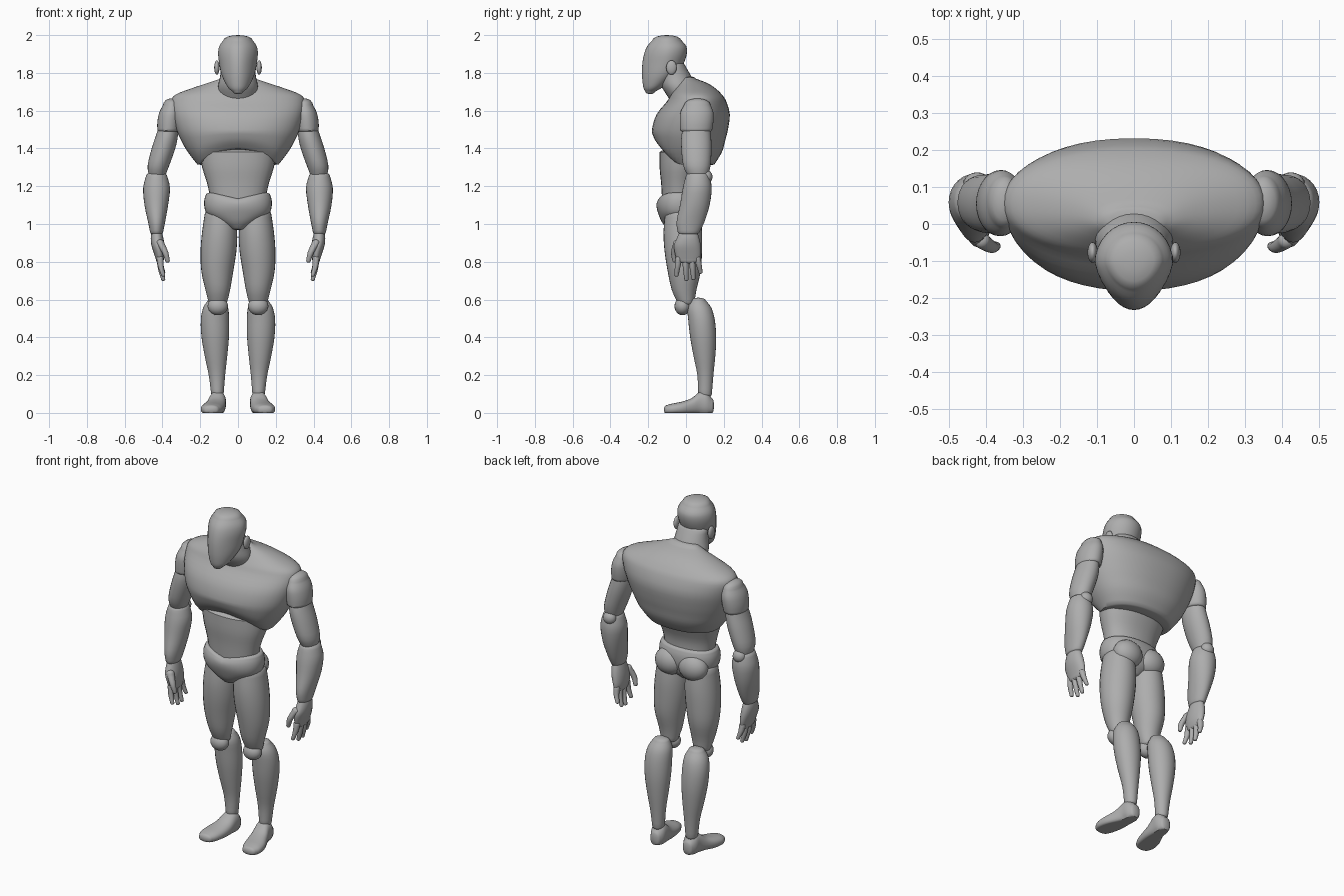
import bpy, bmesh, math
from mathutils import Vector

grey = bpy.data.materials.new("clay_grey")
grey.diffuse_color = (0.42, 0.42, 0.42, 1)


def finish(bm, name, mirror):
    bmesh.ops.recalc_face_normals(bm, faces=bm.faces)
    for f in bm.faces:
        f.smooth = True
    me = bpy.data.meshes.new(name)
    bm.to_mesh(me)
    bm.free()
    me.set_sharp_from_angle(angle=math.radians(50))
    me.materials.append(grey)
    ob = bpy.data.objects.new(name, me)
    bpy.context.collection.objects.link(ob)
    if mirror:
        ob.modifiers.new("mirror", 'MIRROR').use_mirror_merge = False
    return ob


def spline(a, b, c, d, t):
    return [0.5 * (2 * q + (r - p) * t + (2 * p - 5 * q + 4 * r - s) * t * t
                   + (3 * q - p - 3 * r + s) * t ** 3) for p, q, r, s in zip(a, b, c, d)]


def loft(name, rings, caps=(0.02, 0.02), mirror=False, n=28, power=2.0,
         shape=None, along_y=False, steps=3):
    """Skin elliptical rings (height, u0, u1, v0, v1) with rounded ends."""
    R = [(h, (a + b) / 2, (c + d) / 2, (b - a) / 2, (d - c) / 2) for h, a, b, c, d in rings]
    P = [R[0]] + R + [R[-1]]
    path = []
    for i in range(len(R) - 1):
        path += [spline(*P[i:i + 4], k / steps) for k in range(steps)]
    path.append(R[-1])

    def cap(r, h):
        return [(r[0] + h * math.sin(t), r[1], r[2], r[3] * math.cos(t), r[4] * math.cos(t))
                for t in (0.4, 0.8, 1.2)]
    low, high = cap(R[0], -caps[0]), cap(R[-1], caps[1])
    path = low[::-1] + path + high
    bm = bmesh.new()

    def vert(u, v, h):
        co = Vector((u, h, v) if along_y else (u, v, h))
        return bm.verts.new(shape(co) if shape else co)
    loops = []
    for h, u, v, ru, rv in path:
        loop = []
        for k in range(n):
            c, s = math.cos(k * math.tau / n), math.sin(k * math.tau / n)
            e = 2 / power
            loop.append(vert(u + ru * math.copysign(abs(c) ** e, c),
                             v + rv * math.copysign(abs(s) ** e, s), h))
        loops.append(loop)
    for A, B in zip(loops, loops[1:]):
        for k in range(n):
            bm.faces.new((A[k], A[(k + 1) % n], B[(k + 1) % n], B[k]))
    for loop, r, h in ((loops[0], R[0], -caps[0]), (loops[-1], R[-1], caps[1])):
        tip = vert(r[1], r[2], r[0] + h)
        for k in range(n):
            bm.faces.new((loop[k], loop[(k + 1) % n], tip))
    return finish(bm, name, mirror)


def ball(name, centre, radii):
    bm = bmesh.new()
    bmesh.ops.create_uvsphere(bm, u_segments=20, v_segments=12, radius=1)
    for v in bm.verts:
        v.co = Vector([c + r * q for c, r, q in zip(centre, radii, v.co)])
    return finish(bm, name, True)


def digit(name, points, radii):
    loft(name, [(z, x - r, x + r, y - r, y + r) for (x, y, z), r in zip(points, radii)],
         (radii[0] * 0.8, radii[-1] * 0.8), True, n=12)


# Head with a narrowed face
def face_taper(co):
    f = max(0, min(1, (-0.1 - co.y) / 0.13))
    co.x *= 1 - 0.25 * f
    return co


loft("head", [(1.70, -.033, .033, -.215, -.165), (1.72, -.06, .06, -.225, -.13),
              (1.76, -.082, .082, -.231, -.08), (1.80, -.095, .095, -.233, -.04),
              (1.85, -.102, .102, -.231, -.012), (1.90, -.107, .107, -.222, .004),
              (1.94, -.10, .10, -.206, .002), (1.973, -.078, .078, -.178, -.025)],
     (0.012, 0.027), shape=face_taper, n=32)
ball("ear", (.112, -.077, 1.828), (.014, .028, .038))
loft("neck", [(1.62, -.08, .08, -.06, .06), (1.68, -.10, .10, -.10, .052),
              (1.73, -.105, .105, -.13, .045), (1.78, -.095, .095, -.138, .028),
              (1.84, -.088, .088, -.13, -.005)])


# Broad chest with an arched lower front edge
def arch(co):
    if co.y < 0.05 and co.z < 1.5:
        w = min(1, (0.05 - co.y) / 0.12) * min(1, (1.5 - co.z) / 0.19)
        co.z += 0.085 * w * max(0, 1 - (co.x / 0.21) ** 2)
    return co


loft("chest", [(1.315, -.215, .215, -.125, .15), (1.38, -.265, .265, -.157, .19),
               (1.44, -.30, .30, -.174, .207), (1.50, -.326, .326, -.18, .222),
               (1.58, -.348, .348, -.156, .232), (1.65, -.355, .355, -.10, .213),
               (1.685, -.33, .33, -.08, .19), (1.715, -.255, .255, -.06, .16),
               (1.745, -.165, .165, -.04, .115), (1.77, -.09, .09, -.025, .05)],
     (0.006, 0.012), n=48, power=2.2, shape=arch)
loft("abdomen", [(1.08, -.145, .145, -.125, .06), (1.15, -.15, .15, -.128, .055),
                 (1.22, -.165, .165, -.132, .06), (1.30, -.19, .19, -.14, .09),
                 (1.38, -.205, .205, -.14, .12)], power=2.2)


# Pelvis with a dipped front waistline
def dip(co):
    if co.z > 1.1 and co.y < 0:
        co.z -= 0.5 * (co.z - 1.1) * max(0, 1 - abs(co.x) / 0.14)
    return co


loft("pelvis", [(.98, -.05, .05, -.105, .03), (1.01, -.105, .105, -.128, .06),
                (1.05, -.162, .162, -.145, .075), (1.09, -.178, .178, -.156, .082),
                (1.13, -.178, .178, -.154, .08), (1.16, -.168, .168, -.143, .07)],
     (0.012, 0.014), shape=dip, n=36, power=2.2)
ball("buttock", (.077, .04, 1.065), (.088, .066, .078))

# Legs
loft("thigh", [(.585, .058, .155, -.045, .045), (.65, .042, .172, -.075, .055),
               (.75, .025, .194, -.097, .078), (.86, .008, .198, -.114, .085),
               (.96, .004, .19, -.119, .085), (1.06, .012, .175, -.11, .075)], mirror=True)
ball("knee", (.107, -.018, .565), (.054, .043, .048))
loft("shin", [(.10, .076, .142, .065, .137), (.20, .068, .155, .06, .145),
              (.30, .057, .176, .04, .155), (.40, .048, .193, .022, .16),
              (.49, .047, .197, .012, .153), (.555, .052, .185, .008, .135),
              (.595, .07, .16, .025, .105)], (.02, .015), mirror=True)


def sole(co):
    co.z = max(0, co.z)
    return co


loft("foot", [(-.10, .10, .185, -.008, .042), (-.07, .084, .197, -.012, .05),
              (-.02, .072, .192, -.012, .06), (.03, .066, .172, -.012, .078),
              (.075, .064, .155, -.012, .113), (.11, .064, .15, -.012, .112),
              (.135, .075, .138, -.005, .08)], (.017, .013),
     mirror=True, along_y=True, shape=sole, power=2.3)

# Arms
loft("shoulder", [(1.495, .308, .427, -.03, .138), (1.54, .30, .427, -.033, .145),
                  (1.59, .298, .417, -.03, .145), (1.63, .305, .397, -.01, .13)],
     (.012, .035), mirror=True)
loft("upper_arm", [(1.255, .385, .472, .01, .115), (1.31, .364, .478, -.015, .13),
                   (1.40, .332, .457, -.025, .135), (1.47, .318, .434, -.024, .132),
                   (1.53, .32, .415, -.01, .125)], (.015, .02), mirror=True)
ball("elbow", (.425, .107, 1.25), (.038, .033, .037))
loft("forearm", [(.955, .397, .465, -.043, .07), (1.01, .386, .476, -.05, .097),
                 (1.10, .37, .495, -.032, .125), (1.19, .36, .502, -.017, .136),
                 (1.25, .374, .488, -.002, .125)], (.014, .03), mirror=True)

# Hands
loft("palm", [(.81, .393, .434, -.048, .073), (.84, .388, .444, -.058, .08),
              (.885, .389, .458, -.063, .078), (.925, .395, .462, -.048, .07),
              (.955, .402, .458, -.035, .06)], (.02, .015), mirror=True, n=20)
for name, base, tip, z in (("index_finger", -.038, -.05, .73), ("middle_finger", -.004, .002, .707),
                           ("ring_finger", .03, .039, .712), ("little_finger", .06, .077, .745)):
    digit(name, [(.396, tip, z), (.409, (base + tip) / 2, (z + .82) / 2), (.413, base, .82)],
          (.011, .015, .018))
digit("thumb", [(.373, -.06, .805), (.386, -.062, .85), (.412, -.045, .90)], (.012, .017, .022))
